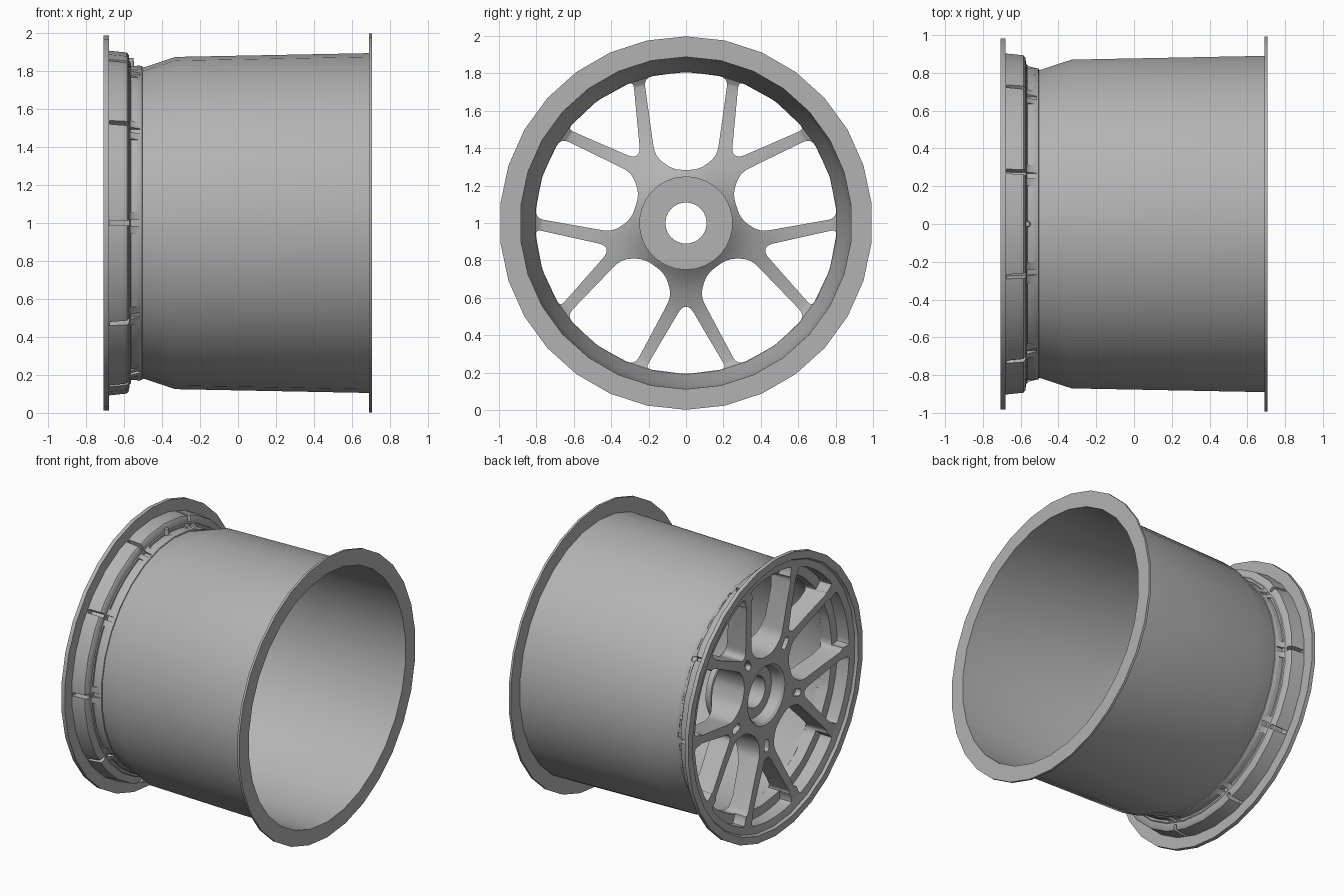
import bpy, bmesh
from math import sin, cos, radians
from mathutils import Vector

if "Cube" in bpy.data.objects:
    bpy.data.objects.remove(bpy.data.objects["Cube"])

SIDES = 30
ENDS = [36 * k for k in range(10)]             # spoke tips
GAPS = [18 + 36 * k for k in range(10)]        # middles between tips
TRUNKS = [270 + 72 * k for k in range(5)]      # Y spoke stems

grey = bpy.data.materials.new("dark_grey")
grey.diffuse_color = (0.45, 0.45, 0.45, 1)
grey.use_nodes = True
grey.node_tree.nodes["Principled BSDF"].inputs["Base Color"].default_value = grey.diffuse_color


def place(x, u, v, a):
    """u = sideways, v = outwards along wheel angle a (degrees)."""
    a = radians(a)
    return (x, v * cos(a) + u * sin(a), 1 + v * sin(a) - u * cos(a))


def make(name, bm):
    bmesh.ops.recalc_face_normals(bm, faces=bm.faces)
    me = bpy.data.meshes.new(name)
    bm.to_mesh(me)
    bm.free()
    me.materials.append(grey)
    ob = bpy.data.objects.new(name, me)
    bpy.context.collection.objects.link(ob)
    return ob


def lathe(name, profile):
    """Spin a closed (x, radius) profile round the axle."""
    bm = bmesh.new()
    rings = [[bm.verts.new(place(x, 0, r, 90 + 360 * i / SIDES)) for x, r in profile]
             for i in range(SIDES)]
    n = len(profile)
    for i in range(SIDES):
        a, b = rings[i], rings[(i + 1) % SIDES]
        for j in range(n):
            k = (j + 1) % n
            bm.faces.new((a[j], a[k], b[k], b[j]))
    return make(name, bm)


def rounded(pts, d, steps=4):
    """Round each corner of a polygon with a small curve."""
    out = []
    for i, p in enumerate(pts):
        p, a, b = Vector(p), Vector(pts[i - 1]), Vector(pts[(i + 1) % len(pts)])
        s = p + (a - p).normalized() * min(d, (a - p).length * 0.45)
        e = p + (b - p).normalized() * min(d, (b - p).length * 0.45)
        for j in range(steps + 1):
            t = j / steps
            out.append(s * (1 - t) ** 2 + p * 2 * t * (1 - t) + e * t * t)
    return out


def prism(bm, pts, a, x0, x1, s0=1.0, s1=1.0):
    """Add a prism along x, its two ends scaled by s0 and s1."""
    pts = [Vector(p) for p in pts]
    c = sum(pts, Vector((0, 0))) / len(pts)
    ends = []
    for x, s in ((x0, s0), (x1, s1)):
        ends.append([bm.verts.new(place(x, *(c + (p - c) * s), a)) for p in pts])
    bm.faces.new(ends[0])
    bm.faces.new(ends[1])
    for i in range(len(pts)):
        j = (i + 1) % len(pts)
        bm.faces.new((ends[0][i], ends[0][j], ends[1][j], ends[1][i]))


def rect(w, v0, v1):
    return [(-w, v0), (w, v0), (w, v1), (-w, v1)]


def sector(half, r0, r1):
    """Outline of a ring sector spanning +-half degrees."""
    arc = [radians(half * (i / 4 - 1)) for i in range(9)]
    return ([(r1 * sin(t), r1 * cos(t)) for t in arc]
            + [(r0 * sin(t), r0 * cos(t)) for t in reversed(arc)])


def cut(ob, bm):
    cutter = make("cutter", bm)
    cutter.hide_render = True
    mod = ob.modifiers.new("cut", 'BOOLEAN')
    mod.operation, mod.solver, mod.object = 'DIFFERENCE', 'EXACT', cutter
    bpy.context.view_layer.objects.active = ob
    bpy.ops.object.modifier_apply(modifier=mod.name)
    bpy.data.objects.remove(cutter)


def smooth(ob, angle=32):
    bpy.ops.object.select_all(action='DESELECT')
    ob.select_set(True)
    bpy.context.view_layer.objects.active = ob
    bpy.ops.object.shade_smooth_by_angle(angle=radians(angle))


# Barrel with rear flange
barrel = lathe("barrel", [
    (-0.515, 0.818), (-0.49, 0.822), (-0.33, 0.875), (0.69, 0.895), (0.69, 0.998),
    (0.706, 0.998), (0.706, 0.888), (-0.33, 0.864), (-0.49, 0.81), (-0.515, 0.807)])

# Wheel face: hub, dished spoke disc, front lip and stepped outer ring
face = lathe("wheel_face", [
    (-0.55, 0.11), (-0.55, 0.18), (-0.62, 0.195), (-0.635, 0.21), (-0.64, 0.25),
    (-0.637, 0.30), (-0.64, 0.42), (-0.655, 0.6), (-0.672, 0.77), (-0.68, 0.87),
    (-0.69, 0.925), (-0.708, 0.935), (-0.708, 0.988), (-0.68, 0.988), (-0.68, 0.908),
    (-0.585, 0.898), (-0.575, 0.885), (-0.57, 0.85), (-0.56, 0.84), (-0.505, 0.826),
    (-0.50, 0.812), (-0.52, 0.78), (-0.525, 0.7), (-0.5, 0.5), (-0.45, 0.36),
    (-0.4, 0.285), (-0.37, 0.25), (-0.33, 0.25), (-0.33, 0.11)])

# Openings: five wide between the Y spokes, five wedges inside them
wide = rounded([(0.222, 0.776), (0, 0.806), (-0.222, 0.776), (-0.165, 0.36),
                (-0.07, 0.285), (0.07, 0.285), (0.165, 0.36)], 0.05)
wedge = rounded([(0.215, 0.778), (0, 0.806), (-0.215, 0.778), (-0.022, 0.45),
                 (0.022, 0.45)], 0.035)
bm = bmesh.new()
for a in TRUNKS:
    prism(bm, wide, a + 36, -0.8, -0.2, 1.045, 0.98)
    prism(bm, wedge, a, -0.8, -0.2, 1.045, 0.98)
cut(face, bm)

# Hollows behind the front lip, one per opening
bm = bmesh.new()
for a in GAPS:
    prism(bm, rounded(sector(15.2, 0.79, 0.872), 0.02, 2), a, -0.8, -0.588)
cut(face, bm)

# Grooves dividing the outer ring into pads
bm = bmesh.new()
for a in ENDS:
    prism(bm, rect(0.012, 0.85, 0.95), a, -0.676, -0.572, 1.0, 1.15)
    prism(bm, rect(0.016, 0.818, 0.9), a, -0.566, -0.515)
# Sunken panels on the second step, one per pad
for a in GAPS:
    prism(bm, sector(14, 0.828, 0.87), a, -0.564, -0.53)
cut(face, bm)

# Slots in the stem of each Y spoke
bm = bmesh.new()
for a in TRUNKS:
    prism(bm, rounded(rect(0.022, 0.32, 0.40), 0.02), a, -0.75, -0.6, 1.3, 1.0)
cut(face, bm)

# Valve stem on top of the ring
bm = bmesh.new()
bmesh.ops.create_cone(bm, cap_ends=True, segments=12, radius1=0.02, radius2=0.014, depth=0.06)
bmesh.ops.translate(bm, verts=bm.verts, vec=(-0.565, 0, 1.84))
valve = make("valve_stem", bm)

for ob in (barrel, face, valve):
    smooth(ob)
